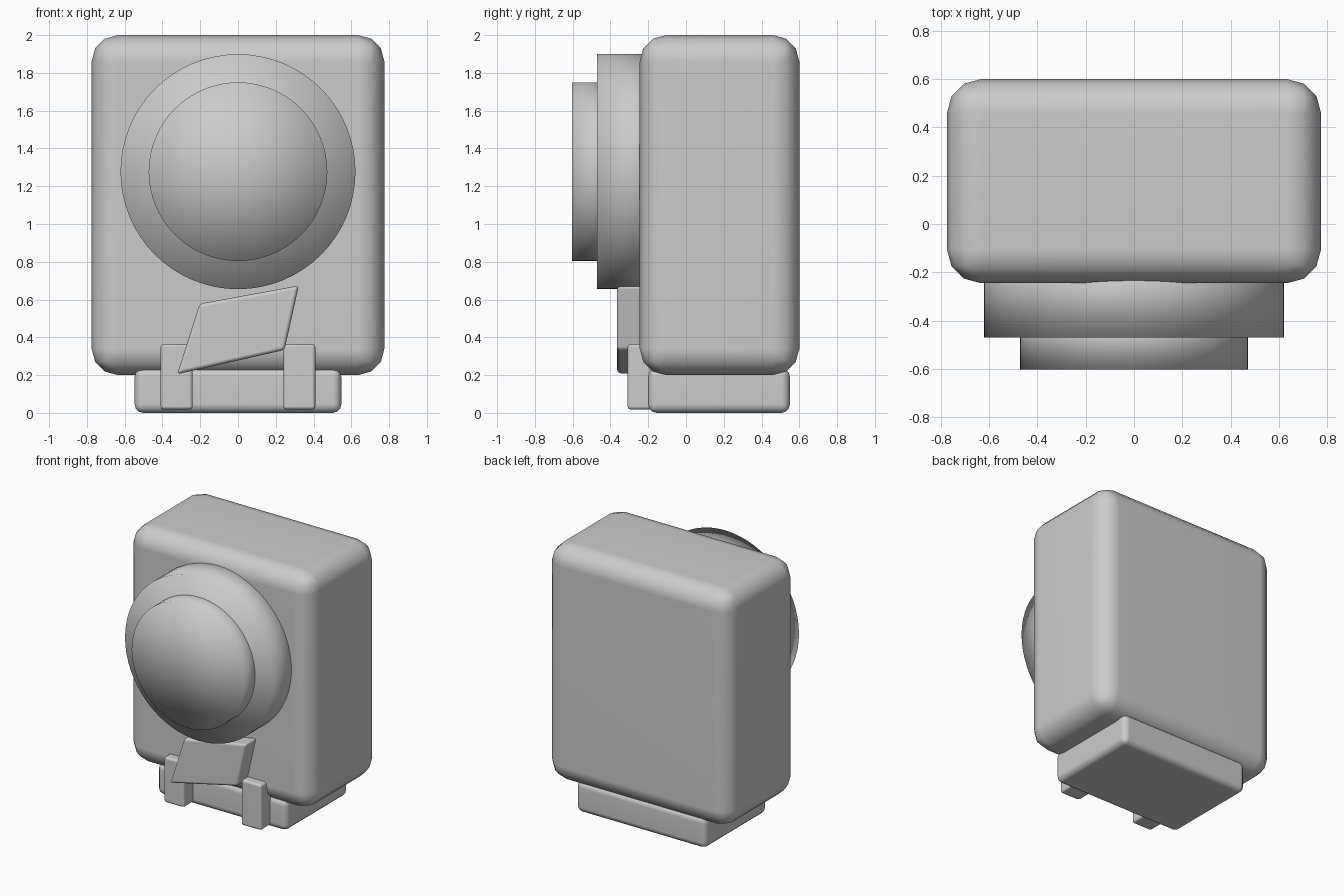
import bpy, bmesh, math

if "Cube" in bpy.data.objects:
    bpy.data.objects.remove(bpy.data.objects["Cube"])


def finish(obj, bevel, segments=3):
    """Round the edges and smooth the shading."""
    mod = obj.modifiers.new("rounding", 'BEVEL')
    mod.width = bevel
    mod.segments = segments
    for poly in obj.data.polygons:
        poly.use_smooth = True
    wn = obj.modifiers.new("normals", 'WEIGHTED_NORMAL')
    wn.keep_sharp = True
    return obj


def prism(name, outline, y0, y1, bevel, segments=3):
    """Extrude an x/z outline from y0 to y1."""
    bm = bmesh.new()
    face = bm.faces.new([bm.verts.new((x, y0, z)) for x, z in outline])
    ext = bmesh.ops.extrude_face_region(bm, geom=[face])
    for v in ext["geom"]:
        if isinstance(v, bmesh.types.BMVert):
            v.co.y = y1
    bmesh.ops.recalc_face_normals(bm, faces=bm.faces)
    mesh = bpy.data.meshes.new(name)
    bm.to_mesh(mesh)
    bm.free()
    obj = bpy.data.objects.new(name, mesh)
    bpy.context.collection.objects.link(obj)
    return finish(obj, bevel, segments)


def box(name, x0, x1, y0, y1, z0, z1, bevel, segments=3):
    outline = [(x0, z0), (x1, z0), (x1, z1), (x0, z1)]
    return prism(name, outline, y0, y1, bevel, segments)


def disc(name, radius, y0, y1, z):
    """Front-facing cylinder, softly shaded across its rim."""
    bpy.ops.mesh.primitive_cylinder_add(
        vertices=64, radius=radius, depth=y1 - y0, end_fill_type='TRIFAN',
        location=(0, (y0 + y1) / 2, z), rotation=(math.pi / 2, 0, 0))
    obj = bpy.context.object
    obj.name = name
    bpy.ops.object.shade_smooth()
    return obj


# Rounded main housing and the plinth below it
box("body", -0.775, 0.775, -0.245, 0.6, 0.2, 2.0, 0.14)
box("base", -0.547, 0.547, -0.2, 0.55, 0.0, 0.237, 0.045)

# Stepped round front
disc("outer_ring", 0.622, -0.47, -0.1, 1.277)
disc("inner_disc", 0.473, -0.603, -0.35, 1.277)

# Two front feet
for side, name in ((-1, "left_foot"), (1, "right_foot")):
    cx = side * 0.325
    box(name, cx - 0.085, cx + 0.085, -0.31, -0.18, 0.017, 0.365, 0.018, 2)

# Slanted plate above the feet
prism("slanted_plate",
      [(-0.322, 0.205), (0.246, 0.333), (0.322, 0.674), (-0.203, 0.578)],
      -0.365, -0.225, 0.02)
